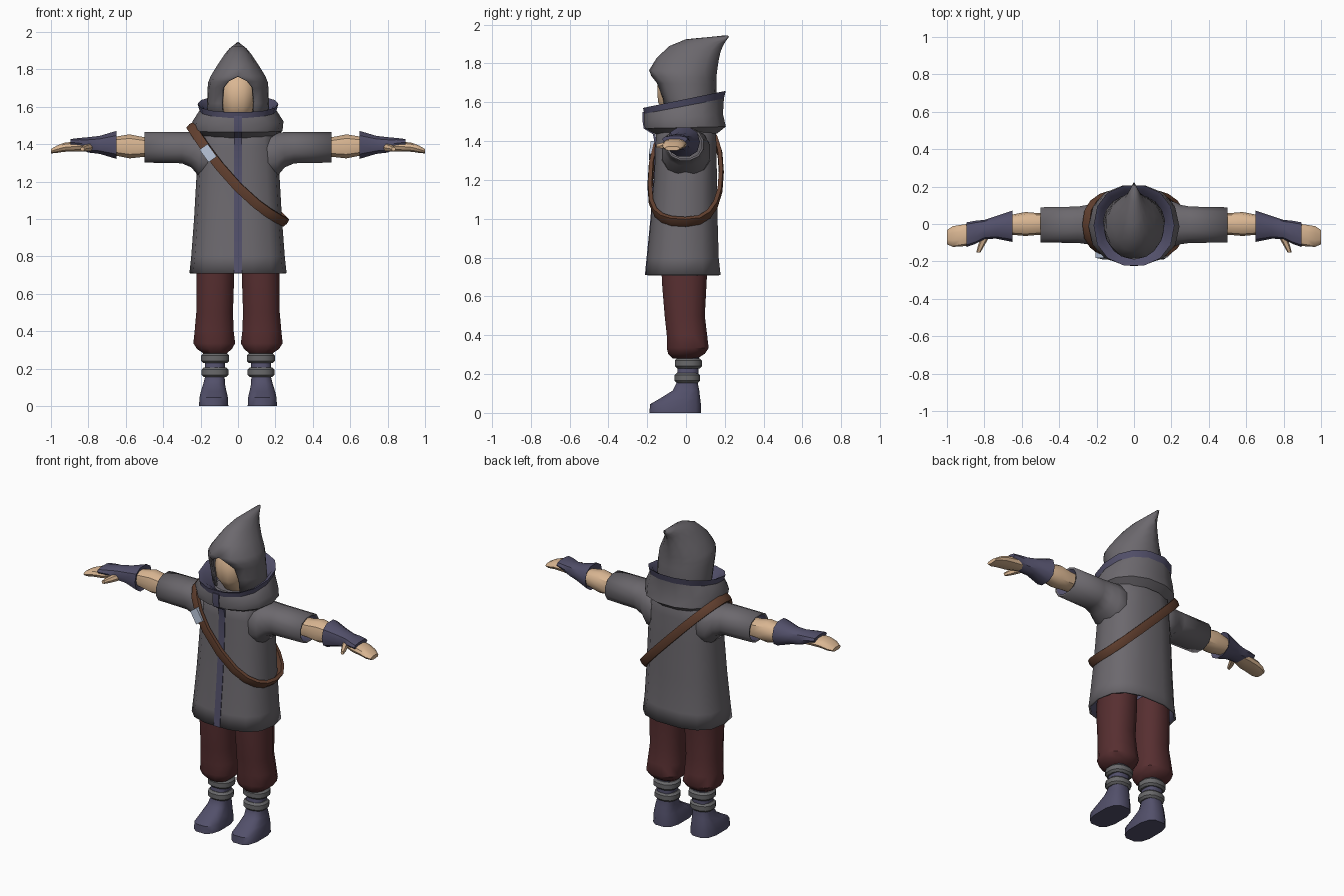
import bpy, bmesh
from math import sin, cos, pi, asin
from mathutils import Vector as V


def material(name, *rgb):
    m = bpy.data.materials.new(name)
    m.diffuse_color = (*rgb, 1)
    return m


GREY = material("grey_cloth", 0.15, 0.14, 0.155)
BLUE = material("blue_cloth", 0.085, 0.08, 0.145)
RED = material("red_cloth", 0.095, 0.028, 0.03)
SKIN = material("skin", 0.70, 0.47, 0.29)
LEATHER = material("leather", 0.12, 0.05, 0.028)
METAL = material("metal", 0.45, 0.52, 0.65)
WRAP = material("wrap", 0.14, 0.14, 0.145)


def spow(a, p):
    return abs(a) ** p * (1 if a >= 0 else -1)


def ring(c, u, v, n=10, p=0.85):
    """Rounded section around c with half axes u and v."""
    c, u, v = V(c), V(u), V(v)
    ts = [2 * pi * (i + 0.5) / n for i in range(n)]
    return [c + u * spow(sin(t), p) - v * spow(cos(t), p) for t in ts]


def flat(z, x0, x1, y0, y1, n=10, p=0.85):
    """Horizontal section filling the given x and y range."""
    return ring(((x0 + x1) / 2, (y0 + y1) / 2, z), ((x1 - x0) / 2, 0, 0),
                (0, (y1 - y0) / 2, 0), n, p)


def tilted(zf, zb, yf, yb, rx, n=14, p=0.9):
    """Section whose height runs from zf at the front to zb at the back."""
    pts = flat(0, -rx, rx, yf, yb, n, p)
    for q in pts:
        q.z = zf + (zb - zf) * (q.y - yf) / (yb - yf)
    return pts


def across(x, cy, cz, ry, rz, n=10):
    """Section of an arm part, facing along x."""
    return ring((x, cy, cz), (0, ry, 0), (0, 0, rz), n)


def loft(name, rings, mat, caps=True, wrap=True, loop=False, mirror=False, lining=None):
    bm = bmesh.new()
    vs = [[bm.verts.new(q) for q in r] for r in rings]
    n = len(vs[0])
    pairs = list(zip(vs, vs[1:])) + ([(vs[-1], vs[0])] if loop else [])
    for a, b in pairs:
        for i in range(n if wrap else n - 1):
            j = (i + 1) % n
            bm.faces.new((a[i], a[j], b[j], b[i]))
    if caps:
        if caps != "end":
            bm.faces.new(vs[0])
        bm.faces.new(vs[-1])
    bmesh.ops.remove_doubles(bm, verts=bm.verts, dist=1e-4)
    bmesh.ops.recalc_face_normals(bm, faces=bm.faces)
    me = bpy.data.meshes.new(name)
    bm.to_mesh(me)
    bm.free()
    ob = bpy.data.objects.new(name, me)
    bpy.context.collection.objects.link(ob)
    me.materials.append(mat)
    if lining:
        me.materials.append(lining)
        s = ob.modifiers.new("lining", 'SOLIDIFY')
        s.thickness, s.offset = 0.012, -1
        s.material_offset = 1
    if mirror:
        ob.modifiers.new("mirror", 'MIRROR')
    return ob


# robe body, open at the hem
BODY = [(0.71, 0.26, -0.212, 0.182), (0.80, 0.25, -0.203, 0.172), (1.0, 0.235, -0.183, 0.166),
        (1.23, 0.222, -0.166, 0.162), (1.38, 0.212, -0.16, 0.16), (1.46, 0.20, -0.155, 0.155),
        (1.52, 0.13, -0.11, 0.13)]
loft("robe", [flat(z, -x, x, y0, y1, 14, 0.78) for z, x, y0, y1 in BODY], GREY,
     caps="end", lining=BLUE)

# sleeves flare into the body
SLEEVE = [(0.10, 0, 1.335, 0.13, 0.135), (0.21, 0, 1.345, 0.125, 0.12),
          (0.25, -0.003, 1.37, 0.108, 0.097), (0.30, -0.004, 1.381, 0.10, 0.086),
          (0.50, -0.005, 1.383, 0.097, 0.084)]
loft("sleeve", [across(*s, 12) for s in SLEEVE], GREY, caps=False, mirror=True, lining=BLUE)

# collar with a coloured rim turning inward
COLLAR = [(1.43, 1.44, -0.15, 0.165, 0.19), (1.465, 1.475, -0.216, 0.21, 0.238),
          (1.505, 1.54, -0.222, 0.195, 0.243), (1.54, 1.62, -0.22, 0.20, 0.206)]
RIM = [COLLAR[-1], (1.57, 1.66, -0.226, 0.21, 0.216), (1.56, 1.645, -0.195, 0.185, 0.19),
       (1.50, 1.55, -0.11, 0.13, 0.14)]
loft("collar", [tilted(*c) for c in COLLAR], GREY, caps=False)
loft("collar_rim", [tilted(*c) for c in RIM], BLUE, caps=False)

# front stripe following the robe and collar
path = [(z, y0 * 0.985 - 0.003) for z, x, y0, y1 in BODY[:5]]
path += [(1.435, -0.17), (1.465, -0.218), (1.505, -0.224), (1.55, -0.223)]
loft("front_stripe", [[V((sx * 0.021, y + d, z)) for sx, d in
                       ((-1, 0), (1, 0), (1, 0.012), (-1, 0.012))] for z, y in path], BLUE)

# hood: lower sections leave the face open, upper ones close to a point
HOOD = [(1.53, 1.53, -0.12, 0.15, 0.162, 0.08), (1.62, 1.61, -0.14, 0.158, 0.166, 0.085),
        (1.70, 1.69, -0.17, 0.156, 0.163, 0.078), (1.735, 1.725, -0.187, 0.156, 0.160, 0.05),
        (1.765, 1.76, -0.19, 0.16, 0.150, 0), (1.83, 1.815, -0.15, 0.168, 0.112, 0),
        (1.89, 1.86, -0.085, 0.178, 0.075, 0), (1.925, 1.89, 0.0, 0.19, 0.047, 0),
        (1.936, 1.912, 0.12, 0.203, 0.026, 0), (1.945, 1.938, 0.205, 0.222, 0.006, 0)]


def hood_ring(zf, zb, yf, yb, rx, gap, n=14):
    t0 = asin(gap / rx)
    pts = []
    for i in range(n + 1):
        t = t0 + (2 * pi - 2 * t0) * i / n
        k = (1 - cos(t)) / 2
        pts.append(V((rx * spow(sin(t), 0.95), yf + (yb - yf) * k, zf + (zb - zf) * k)))
    return pts


loft("hood", [hood_ring(*h) for h in HOOD], GREY, caps=False, wrap=False, lining=GREY)

# head and neck inside the hood
HEAD = [(1.48, 0.06, -0.05, 0.06), (1.56, 0.07, -0.12, 0.07), (1.60, 0.092, -0.148, 0.09),
        (1.68, 0.105, -0.152, 0.11), (1.75, 0.10, -0.13, 0.11), (1.80, 0.06, -0.08, 0.08)]
loft("head", [flat(z, -x, x, y0, y1, 12) for z, x, y0, y1 in HEAD], SKIN)

# shoulder strap: a band looped diagonally around the body
loop, N = [], 20
for i in range(N):
    a = 2 * pi * i / N
    x, y = 0.252 * spow(cos(a), 0.8), -0.002 + 0.184 * spow(sin(a), 0.8)
    dip = 0.07 * (1 - (x / 0.252) ** 2) if y < 0 else 0
    loop.append(V((x, y, 1.24 - 1.02 * x - dip)))
band = []
for i, q in enumerate(loop):
    t = (loop[(i + 1) % N] - loop[i - 1]).normalized()
    out = q - V((0, 0, 1.24 - 0.05 * (q.y < 0)))
    out = (out - t * out.dot(t)).normalized()
    side = t.cross(out) * 0.025
    band.append([q + side - out * 0.012, q + side + out * 0.008, q + out * 0.013,
                 q - side + out * 0.008, q - side - out * 0.012])
loft("strap", band, LEATHER, caps=False, loop=True)

# buckle plate on the strap
d, w = V((0.58, -0.12, -0.80)).normalized() * 0.042, V((0.81, 0, 0.58)) * 0.027
loft("buckle", [[V((-0.16, y, 1.352)) + a * d + b * w for a, b in
                 ((-1, -1), (1, -1), (1, 1), (-1, 1))] for y in (-0.186, -0.155)], METAL)

# forearms, bracers, hands and thumbs
ARMS = {
    "forearm": (SKIN, [(0.44, 0, 1.385, 0.055, 0.053), (0.51, 0, 1.385, 0.058, 0.056),
                       (0.58, 0, 1.388, 0.064, 0.067), (0.68, -0.005, 1.39, 0.05, 0.048)]),
    "bracer": (BLUE, [(0.67, -0.01, 1.396, 0.05, 0.045), (0.65, -0.012, 1.396, 0.084, 0.078),
                      (0.74, -0.018, 1.396, 0.06, 0.05), (0.80, -0.03, 1.396, 0.052, 0.043),
                      (0.85, -0.045, 1.405, 0.062, 0.029), (0.895, -0.057, 1.41, 0.066, 0.018)]),
    "hand": (SKIN, [(0.78, -0.03, 1.39, 0.04, 0.03), (0.87, -0.055, 1.388, 0.058, 0.028),
                    (0.93, -0.063, 1.383, 0.058, 0.025), (0.97, -0.067, 1.372, 0.055, 0.02),
                    (1.0, -0.07, 1.362, 0.038, 0.012)])}
for name, (mat, rows) in ARMS.items():
    loft(name, [across(*r) for r in rows], mat, mirror=True)
THUMB = [(0.79, -0.06, 1.385, 0.022), (0.815, -0.11, 1.378, 0.018), (0.832, -0.152, 1.374, 0.011)]
loft("thumb", [ring((x, y, z), (r, 0, 0), (0, 0, r), 6) for x, y, z, r in THUMB], SKIN, mirror=True)

# trousers gathered above the ankle
TROUSERS = [(0.80, 0.02, 0.215, -0.13, 0.115), (0.68, 0.018, 0.226, -0.128, 0.11),
            (0.50, 0.024, 0.226, -0.113, 0.10), (0.40, 0.02, 0.235, -0.102, 0.112),
            (0.335, 0.012, 0.242, -0.102, 0.12), (0.305, 0.03, 0.222, -0.095, 0.10),
            (0.28, 0.06, 0.185, -0.07, 0.06)]
loft("trouser_leg", [flat(*t, 12) for t in TROUSERS], RED, mirror=True)

# boots with a long toe and narrow shaft
BOOT = [(0, 0.05, 0.21, -0.192, 0.08), (0.045, 0.052, 0.208, -0.188, 0.08),
        (0.078, 0.06, 0.20, -0.13, 0.075), (0.115, 0.068, 0.188, -0.07, 0.07),
        (0.155, 0.07, 0.178, -0.05, 0.062), (0.30, 0.068, 0.178, -0.04, 0.07)]
loft("boot", [flat(*b, 12, 0.7) for b in BOOT], BLUE, mirror=True)

# two wrapped bands per ankle
for k, (z, x0, x1, y0, y1) in enumerate(((0.255, 0.045, 0.2, -0.06, 0.085),
                                         (0.18, 0.05, 0.196, -0.062, 0.075))):
    rows = ((-0.026, 0.012), (-0.014, 0), (0.014, 0), (0.026, 0.012))
    loft(f"ankle_band_{k + 1}", [flat(z + h, x0 + e, x1 - e, y0 + e, y1 - e, 12)
                                 for h, e in rows], WRAP, mirror=True)

# soft shading with hard folds kept
for ob in bpy.data.objects:
    ob.select_set(True)
    bpy.context.view_layer.objects.active = ob
bpy.ops.object.shade_smooth_by_angle(angle=0.7)
